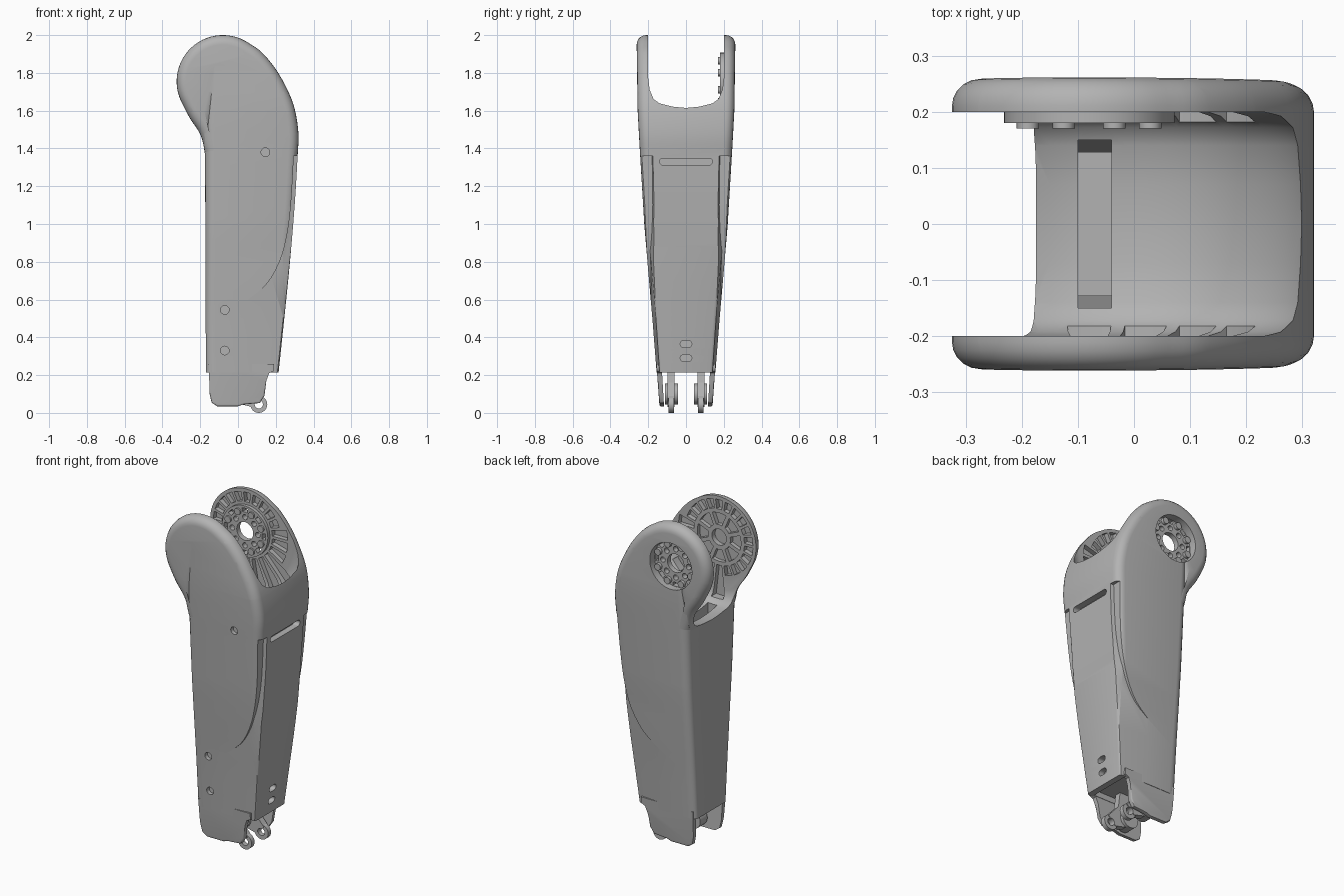
import bpy, bmesh, math
from mathutils import Vector

if "Cube" in bpy.data.objects:
    bpy.data.objects.remove(bpy.data.objects["Cube"], do_unlink=True)

HUB = (-0.08, 1.755)
WIDTHS = [(0, 0.14), (0.22, 0.156), (0.5, 0.178), (0.75, 0.2), (1.0, 0.221),
          (1.4, 0.245), (1.6, 0.256), (2.0, 0.262)]

grey = bpy.data.materials.new("plain grey")
grey.use_nodes = True
grey.diffuse_color = (0.45, 0.45, 0.45, 1)
grey.node_tree.nodes["Principled BSDF"].inputs["Base Color"].default_value = (0.45, 0.45, 0.45, 1)


def half_width(z):
    """Half thickness of the leg at a height."""
    for (z0, w0), (z1, w1) in zip(WIDTHS, WIDTHS[1:]):
        if z <= z1:
            return w0 + (w1 - w0) * (z - z0) / (z1 - z0)
    return WIDTHS[-1][1]


def circle(cx, cz, r, n=32, a0=0, a1=360, ends=False):
    m = n - 1 if ends else n
    return [(cx + r * math.cos(math.radians(a0 + (a1 - a0) * i / m)),
             cz + r * math.sin(math.radians(a0 + (a1 - a0) * i / m))) for i in range(n)]


def sector(r0, r1, a, spread0, spread1):
    """Radial pocket shape around the hub."""
    return (circle(*HUB, r1, 5, a - spread1, a + spread1, True)
            + circle(*HUB, r0, 4, a + spread0, a - spread0, True))


def smooth(pts, steps=4):
    """Smooth curve through points."""
    p = [Vector(q) for q in [pts[0]] + pts + [pts[-1]]]
    out = []
    for a, b, c, d in zip(p, p[1:], p[2:], p[3:]):
        for i in range(steps):
            t = i / steps
            out.append(tuple(0.5 * (2 * b + (c - a) * t + (2 * a - 5 * b + 4 * c - d) * t * t
                                    + (3 * b - a - 3 * c + d) * t ** 3)))
    return out + [pts[-1]]


def prism(bm, pts, y0, y1):
    """Extrude an x-z shape along y."""
    face = bm.faces.new([bm.verts.new((x, y0, z)) for x, z in pts])
    new = bmesh.ops.extrude_face_region(bm, geom=[face])["geom"]
    bmesh.ops.translate(bm, vec=(0, y1 - y0, 0),
                        verts=[v for v in new if isinstance(v, bmesh.types.BMVert)])
    return bm


def slice_levels(bm, levels, axis=(0, 0, 1)):
    for d in levels:
        bmesh.ops.bisect_plane(bm, geom=bm.verts[:] + bm.edges[:] + bm.faces[:],
                               plane_co=Vector(axis) * d, plane_no=axis)


def taper(bm):
    for v in bm.verts:
        v.co.y *= half_width(v.co.z) / 0.26


def finish(bm, name):
    bmesh.ops.recalc_face_normals(bm, faces=bm.faces[:])
    mesh = bpy.data.meshes.new(name)
    bm.to_mesh(mesh)
    bm.free()
    obj = bpy.data.objects.new(name, mesh)
    bpy.context.scene.collection.objects.link(obj)
    mesh.materials.append(grey)
    return obj


def cut(obj, bm):
    """Subtract a cutter shape from an object."""
    tool = finish(bm, "cutter")
    tool.hide_render = True
    mod = obj.modifiers.new("cut", "BOOLEAN")
    mod.operation, mod.solver, mod.object = "DIFFERENCE", "EXACT", tool
    bpy.context.view_layer.objects.active = obj
    bpy.ops.object.modifier_apply(modifier=mod.name)
    bpy.data.objects.remove(tool, do_unlink=True)


def shape(name, pts, y0, y1):
    return finish(prism(bmesh.new(), pts, y0, y1), name)


# Main shell: round head flowing into a tapering leg
right = [(0.215, 0.215), (0.245, 0.5), (0.275, 0.8), (0.3, 1.1), (0.315, 1.35), (0.32, 1.48),
         (0.3, 1.61), (0.262, 1.71), (0.2, 1.82), (0.125, 1.91), (0.06, 1.956)]
left = [(-0.302, 1.651), (-0.255, 1.56), (-0.2, 1.475), (-0.177, 1.38), (-0.174, 1.25), (-0.17, 0.215)]
outline = smooth(right)[:-1] + circle(*HUB, 0.245, 28, 55, 205, True)[:-1] + smooth(left)
bm = prism(bmesh.new(), outline, -0.26, 0.26)
rim = [e for e in bm.edges if abs(e.verts[0].co.y - e.verts[1].co.y) < 0.01
       and max(v.co.z for v in e.verts) > 0.22]
bmesh.ops.bevel(bm, geom=rim, offset=0.05, segments=5, profile=0.5, affect="EDGES", clamp_overlap=False)
slice_levels(bm, [0.3 + 0.1 * i for i in range(17)])
taper(bm)
shell = finish(bm, "leg_shell")

# Fork opening: rounded drum swept about the hub axis
bm = bmesh.new()
profile = [(0, -0.2), (0.31, -0.2), (0.345, -0.192), (0.375, -0.172), (0.39, -0.14), (0.4, -0.07)]
profile += [(0.404, 0)] + [(r, -y) for r, y in reversed(profile)]
steps = 72
rings = [[bm.verts.new((HUB[0] + r * math.cos(k * math.tau / steps), y,
                        HUB[1] + r * math.sin(k * math.tau / steps))) for r, y in profile[1:-1]]
         for k in range(steps)]
for k, ring in enumerate(rings):
    nxt = rings[(k + 1) % steps]
    for i in range(len(ring) - 1):
        bm.faces.new((ring[i], ring[i + 1], nxt[i + 1], nxt[i]))
bm.faces.new([r[0] for r in rings])
bm.faces.new([r[-1] for r in rings])
cut(shell, bm)

# Hollow inside, open at the bottom, with a slot up to the fork
bm = prism(bmesh.new(), [(-0.13, 0.1), (0.17, 0.1), (0.24, 1.1), (0.1, 1.25), (-0.13, 1.25)], -0.208, 0.208)
slice_levels(bm, [0.22, 0.5, 0.75, 1.0])
taper(bm)
cut(shell, bm)
cut(shell, prism(bmesh.new(), [(-0.1, 1.2), (-0.04, 1.2), (-0.04, 1.5), (-0.1, 1.5)], -0.15, 0.15))

# Slanted corner panels on the lower sides
panel = smooth([(0.04, 0.59), (0.15, 0.68), (0.22, 0.8), (0.257, 0.93), (0.28, 1.1), (0.295, 1.36)], 3)
panel += [(0.4, 1.36), (0.4, 0.15), (0.04, 0.15)]
for side in (-1, 1):
    bm = prism(bmesh.new(), panel, side * 0.1, side * 0.4)
    slice_levels(bm, [0.22, 0.35, 0.5, 0.75, 1.0, 1.2])
    slice_levels(bm, [0.24], (1, 0, 0))
    for v in bm.verts:
        if abs(v.co.y) < 0.2:
            x = min(v.co.x, 0.32)
            depth = 0.1 * (x - 0.04) + 0.7 * max(0, x - 0.24) - 0.001
            v.co.y = side * (half_width(v.co.z) - depth)
    cut(shell, bm)

# Radial pockets on the inner fork faces
count = 22
for side in (-1, 1):
    bm = bmesh.new()
    for k in range(count):
        a = -180 + 360 * (k + 0.5) / count
        outer = 0.36 if -95 < a < -25 else 0.27 if -25 < a < 20 else 0.224
        prism(bm, sector(0.168, outer, a, 5.5, 6.2), side * 0.14, side * 0.228)
    cut(shell, bm)

# Recesses around the closed hub on the front fork
bm = bmesh.new()
for k in range(8):
    prism(bm, sector(0.075, 0.145, 45 * k, 14, 18), -0.19, -0.224)
prism(bm, circle(*HUB, 0.048), -0.19, -0.23)
cut(shell, bm)

# Round opening on the back fork
cut(shell, prism(bmesh.new(), circle(*HUB, 0.14, 48), 0.15, 0.3))

# Screw holes on the front face
bm = bmesh.new()
for x, z in ((0.145, 1.38), (-0.07, 0.545), (-0.07, 0.33)):
    w = half_width(z)
    prism(bm, circle(x, z, 0.023, 16), -w + 0.025, -w - 0.05)
cut(shell, bm)

# Long slot and two oval holes on the +x side
bm = bmesh.new()
for z, reach, r, depth in ((1.33, 0.122, 0.018, 0.275), (0.365, 0.013, 0.018, 0.19), (0.29, 0.013, 0.018, 0.18)):
    pts = circle(reach, z, r, 9, -90, 90, True) + circle(-reach, z, r, 9, 90, 270, True)
    face = bm.faces.new([bm.verts.new((depth, y, h)) for y, h in pts])
    new = bmesh.ops.extrude_face_region(bm, geom=[face])["geom"]
    bmesh.ops.translate(bm, vec=(0.2, 0, 0), verts=[v for v in new if isinstance(v, bmesh.types.BMVert)])
cut(shell, bm)

# Open hub plate in the back fork, with bolt holes, notches and bosses
hub = shape("hub_plate", circle(*HUB, 0.152, 48), 0.18, 0.212)
bm = prism(bmesh.new(), circle(*HUB, 0.055, 24), 0.1, 0.3)
for k in range(8):
    prism(bm, circle(*circle(*HUB, 0.085, 8)[k], 0.016, 12), 0.1, 0.3)
    prism(bm, sector(0.115, 0.138, 45 * k, 8, 8), 0.1, 0.3)
cut(hub, bm)
bm = bmesh.new()
for x, z in circle(*HUB, 0.118, 8, 22.5, 382.5):
    prism(bm, circle(x, z, 0.02, 12), 0.17, 0.23)
finish(bm, "hub_bosses")

# Lower cheeks, knuckles and linkage eyes
cheek = [(0.19, 0.26), (0.19, 0.222), (0.165, 0.21), (0.15, 0.17), (0.14, 0.09), (0.115, 0.052),
         (0.03, 0.045), (0.0, 0.035), (-0.11, 0.035), (-0.14, 0.055), (-0.15, 0.1), (-0.155, 0.26)]
bar = [(-0.06, 0.32), (0.04, 0.32), (0.06, 0.16), (0.13, 0.08), (0.08, 0.03), (0.0, 0.05), (-0.06, 0.1)]
for side, label in ((-1, "front"), (1, "back")):
    bm = prism(bmesh.new(), cheek, side * 0.212, side * 0.256)
    rim = [e for e in bm.edges if all(abs(v.co.y) > 0.25 for v in e.verts)
           and max(v.co.z for v in e.verts) < 0.2]
    bmesh.ops.bevel(bm, geom=rim, offset=0.012, segments=3, profile=0.5, affect="EDGES", clamp_overlap=True)
    taper(bm)
    finish(bm, label + "_cheek")
    shape(label + "_knuckle", circle(-0.01, 0.1, 0.055, 28), side * 0.042, side * 0.11)
    link = shape(label + "_link", bar, side * 0.06, side * 0.098)
    eye = shape(label + "_link_eye", circle(0.11, 0.045, 0.045, 24), side * 0.064, side * 0.092)
    for part in (link, eye):
        cut(part, prism(bmesh.new(), circle(0.11, 0.045, 0.022, 16), side * 0.03, side * 0.2))
shape("linkage_mount", [(-0.15, 0.25), (0.19, 0.25), (0.19, 0.34), (-0.15, 0.34)], -0.128, 0.128)

# Smooth shading with sharp edges kept
for obj in bpy.context.scene.objects:
    if obj.type == "MESH":
        bpy.ops.object.select_all(action="DESELECT")
        obj.select_set(True)
        bpy.context.view_layer.objects.active = obj
        bpy.ops.object.shade_smooth_by_angle(angle=math.radians(32))
